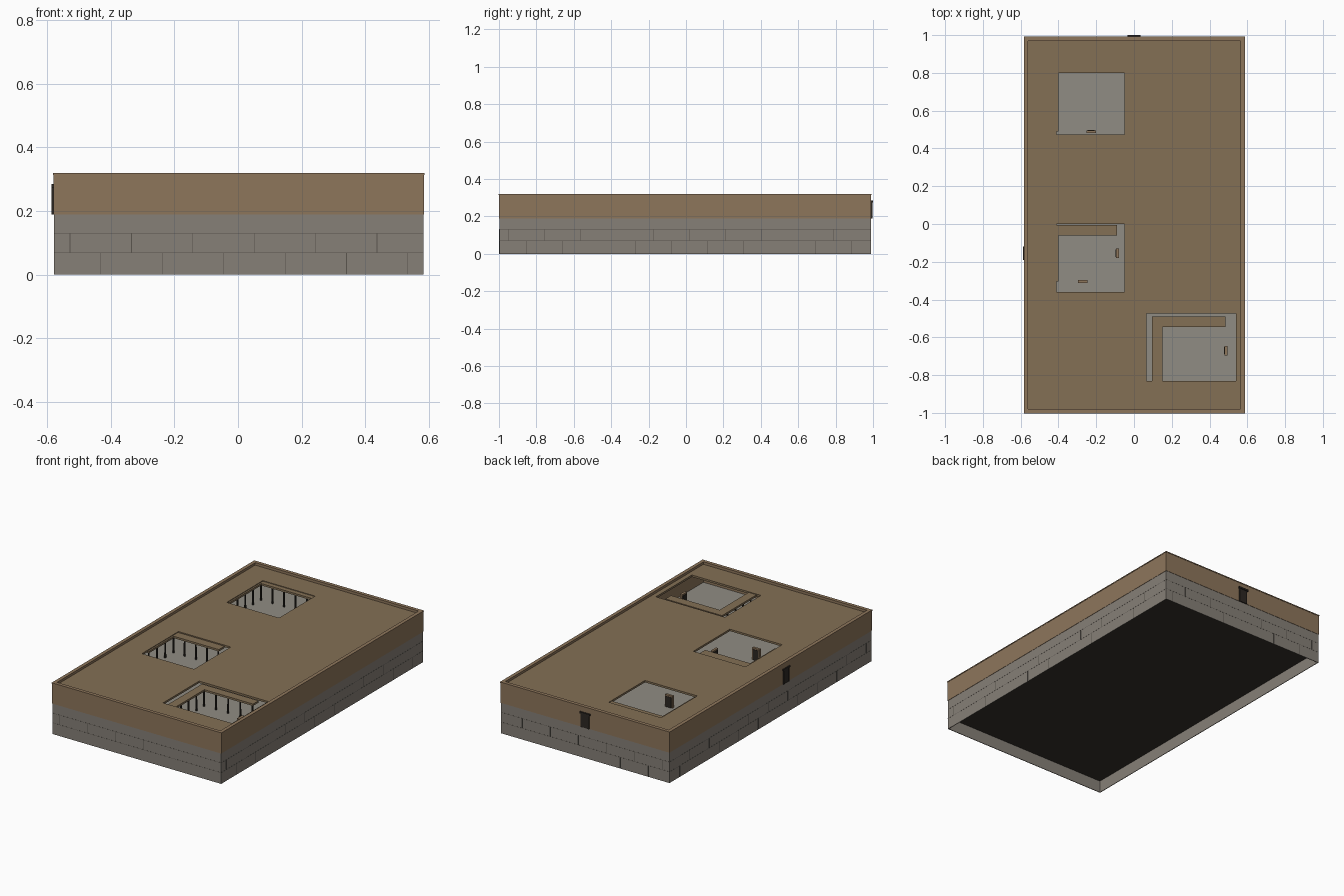
import bpy, bmesh, math

if "Cube" in bpy.data.objects:
    bpy.data.objects.remove(bpy.data.objects["Cube"])

X0, X1, Y0, Y1 = -0.578, 0.583, -0.998, 0.988   # outer wall faces
FLOOR, ROOF, TOP = 0.19, 0.302, 0.32


def mat(name, r, g, b):
    m = bpy.data.materials.new(name)
    m.diffuse_color = (r, g, b, 1)
    m.use_nodes = True
    m.node_tree.nodes["Principled BSDF"].inputs["Base Color"].default_value = m.diffuse_color
    return m


MUD = mat("mud_plaster", 0.27, 0.18, 0.105)
ROOFM = mat("roof_clay", 0.23, 0.16, 0.09)
STONE = mat("stone", 0.24, 0.215, 0.185)
PAVE = mat("paving", 0.28, 0.265, 0.23)
JOINT = mat("joint", 0.1, 0.09, 0.075)
WOOD = mat("dark_wood", 0.025, 0.02, 0.016)
EARTH = mat("dark_earth", 0.035, 0.03, 0.025)


def finish(name, bm, material):
    bmesh.ops.recalc_face_normals(bm, faces=bm.faces)
    me = bpy.data.meshes.new(name)
    bm.to_mesh(me)
    bm.free()
    me.materials.append(material)
    ob = bpy.data.objects.new(name, me)
    bpy.context.collection.objects.link(ob)
    return ob


def plate(name, rect, holes, z0, z1, material):
    """Flat slab over rect (x0, x1, y0, y1) with rectangular holes."""
    def cuts(i):
        lo, hi = rect[i], rect[i + 1]
        vals = {lo, hi} | {v for h in holes for v in h[i:i + 2] if lo < v < hi}
        return sorted(vals)
    xs, ys = cuts(0), cuts(2)
    bm = bmesh.new()
    verts = {}

    def vert(x, y):
        if (x, y) not in verts:
            verts[x, y] = bm.verts.new((x, y, z0))
        return verts[x, y]
    for xa, xb in zip(xs, xs[1:]):
        for ya, yb in zip(ys, ys[1:]):
            cx, cy = (xa + xb) / 2, (ya + yb) / 2
            if any(h[0] < cx < h[1] and h[2] < cy < h[3] for h in holes):
                continue
            bm.faces.new([vert(xa, ya), vert(xb, ya), vert(xb, yb), vert(xa, yb)])
    ext = bmesh.ops.extrude_face_region(bm, geom=bm.faces[:])
    moved = [g for g in ext["geom"] if isinstance(g, bmesh.types.BMVert)]
    bmesh.ops.translate(bm, verts=moved, vec=(0, 0, z1 - z0))
    return finish(name, bm, material)


def ring(name, out, width, z0, z1, material):
    r = (X0 - out, X1 + out, Y0 - out, Y1 + out)
    hole = (r[0] + width, r[1] - width, r[2] + width, r[3] - width)
    return plate(name, r, [hole], z0, z1, material)


def box(name, x, y, z0, sx, sy, sz, material):
    return plate(name, (x - sx / 2, x + sx / 2, y - sy / 2, y + sy / 2), [], z0, z0 + sz, material)


# Stone plinth, courtyard paving and dark underside
ring("stone_plinth", 0, 0.004, 0, FLOOR, STONE)
inside = (X0 + 0.004, X1 - 0.004, Y0 + 0.004, Y1 - 0.004)
plate("foundation_underside", inside, [], 0.075, 0.085, EARTH)
plate("paving_floor", inside, [], FLOOR - 0.01, FLOOR, PAVE)

# Masonry joints: course lines and staggered uprights
for z in (0.069, 0.13):
    ring("course_joint", 0.0006, 0.002, z, z + 0.0015, JOINT)
for row, (za, zb) in enumerate(((0, 0.069), (0.069, 0.13))):
    shift = 0.05 if row else 0.147
    x = X0 + shift
    while x < X1 - 0.02:
        for y in (Y0, Y1):
            box("upright_joint", x, y, za, 0.002, 0.0012, zb - za, JOINT)
        x += 0.193
    y = Y0 + shift
    while y < Y1 - 0.02:
        for x in (X0, X1):
            box("upright_joint", x, y, za, 0.0012, 0.002, zb - za, JOINT)
        y += 0.193

# Plastered walls, parapet coping
ring("plastered_walls", 0.002, 0.016, FLOOR, 0.314, MUD)
ring("parapet_coping", 0.004, 0.022, 0.314, TOP, MUD)

# Roof with three openings
openings = [(-0.41, -0.05, 0.475, 0.83), (-0.41, -0.05, -0.36, 0.0),
            (0.065, 0.54, -0.83, -0.475)]
plate("roof", (X0 + 0.013, X1 - 0.013, Y0 + 0.013, Y1 - 0.013), openings, 0.29, ROOF, ROOFM)


def column(x, y):
    bm = bmesh.new()
    bmesh.ops.create_cone(bm, cap_ends=True, segments=8, radius1=0.006, radius2=0.005, depth=0.1)
    bmesh.ops.translate(bm, verts=bm.verts, vec=(x, y, FLOOR + 0.05))
    finish("portico_column", bm, WOOD)


def spread(a, b):
    n = max(2, round((b - a) / 0.075))
    return [a + (b - a) * i / n for i in range(n + 1)]


# L-shaped porticoes with columns along their inner edges
courts = [(-0.455, 0.0, 0.49, 0.855), (-0.455, -0.09, -0.305, -0.005),
          (0.095, 0.485, -0.85, -0.49)]
DEPTH = 0.055
for c in courts:
    xi, yi = c[0] + DEPTH, c[3] - DEPTH
    plate("portico_roof", c, [(xi, c[1], c[2], yi)], 0.286, 0.298, ROOFM)
    for x in spread(xi - 0.008, c[1] - 0.01):
        column(x, yi + 0.008)
    for y in spread(c[2] + 0.01, yi + 0.008)[:-1]:
        column(xi - 0.008, y)


# Inner doors: plastered surround with a dark leaf facing the court
def south_door(x, y):
    box("inner_door_surround", x, y, FLOOR, 0.05, 0.015, 0.075, MUD)
    box("inner_door_leaf", x, y + 0.008, FLOOR, 0.038, 0.003, 0.066, WOOD)


def east_door(x, y):
    box("inner_door_surround", x, y, FLOOR, 0.015, 0.05, 0.075, MUD)
    box("inner_door_leaf", x - 0.008, y, FLOOR, 0.003, 0.038, 0.066, WOOD)


south_door(-0.2275, 0.488)
south_door(-0.2725, -0.305)
east_door(-0.088, -0.155)
east_door(0.487, -0.67)

# Outer doors on the back and left walls
box("back_door_leaf", 0, Y1 + 0.003, FLOOR, 0.05, 0.006, 0.085, WOOD)
box("back_door_lintel", 0, Y1 + 0.006, 0.275, 0.07, 0.012, 0.01, WOOD)
box("left_door_leaf", X0 - 0.003, -0.155, FLOOR, 0.006, 0.05, 0.085, WOOD)
box("left_door_lintel", X0 - 0.0045, -0.155, 0.275, 0.009, 0.07, 0.01, WOOD)
for s in (-1, 1):
    box("back_door_jamb", s * 0.024, Y1 + 0.004, FLOOR, 0.008, 0.008, 0.085, WOOD)
    box("left_door_jamb", X0 - 0.004, -0.155 + s * 0.024, FLOOR, 0.008, 0.008, 0.085, WOOD)
